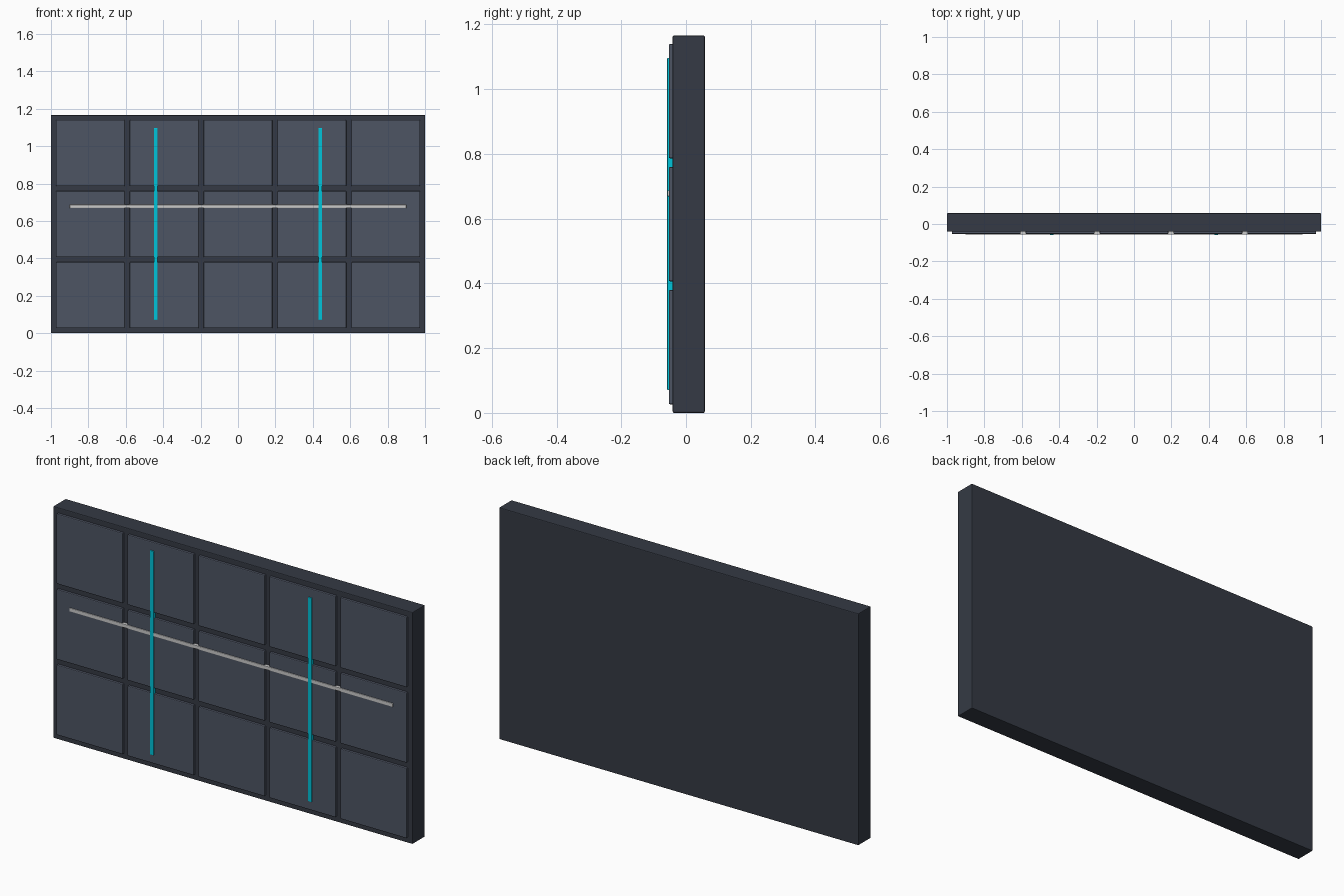
import bpy

if "Cube" in bpy.data.objects:
    bpy.data.objects.remove(bpy.data.objects["Cube"])


def material(name, rgb):
    m = bpy.data.materials.new(name)
    m.diffuse_color = (*rgb, 1)
    m.use_nodes = True
    m.node_tree.nodes["Principled BSDF"].inputs["Base Color"].default_value = m.diffuse_color
    return m


def box(name, lo, hi, mat, bevel=0.0):
    """Axis-aligned box between two corners, optionally bevelled."""
    bpy.ops.mesh.primitive_cube_add(size=1, location=[(a + b) / 2 for a, b in zip(lo, hi)])
    ob = bpy.context.object
    ob.name = name
    ob.scale = [b - a for a, b in zip(lo, hi)]
    bpy.ops.object.transform_apply(location=False, rotation=False, scale=True)
    ob.data.materials.append(mat)
    if bevel:
        mod = ob.modifiers.new("edge_bevel", 'BEVEL')
        mod.width = bevel
        mod.segments = 2
    return ob


frame_mat = material("dark_frame", (0.035, 0.042, 0.058))
tile_mat = material("slate_tile", (0.075, 0.09, 0.125))
cyan_mat = material("cyan_glow", (0.0, 0.55, 0.7))
pale_mat = material("pale_trim", (0.7, 0.7, 0.68))

# Backing slab
box("wall_slab", (-1, -0.041, 0), (1, 0.058, 1.166), frame_mat, 0.004)

# Grid of raised tiles, 5 columns by 3 rows
W, H = 0.368, 0.353
for row in range(3):
    for col in range(5):
        x = (col - 2) * 0.395
        z = 0.583 + (row - 1) * 0.38
        box(f"tile_{row}_{col}", (x - W / 2, -0.053, z - H / 2),
            (x + W / 2, -0.037, z + H / 2), tile_mat, 0.004)

# Horizontal pale trim strip
box("horizontal_trim", (-0.9, -0.057, 0.669), (0.9, -0.039, 0.687), pale_mat, 0.002)

# Vertical cyan light strips
for side, x in (("left", -0.44), ("right", 0.44)):
    box(f"light_strip_{side}", (x - 0.01, -0.058, 0.07),
        (x + 0.01, -0.039, 1.097), cyan_mat, 0.002)
